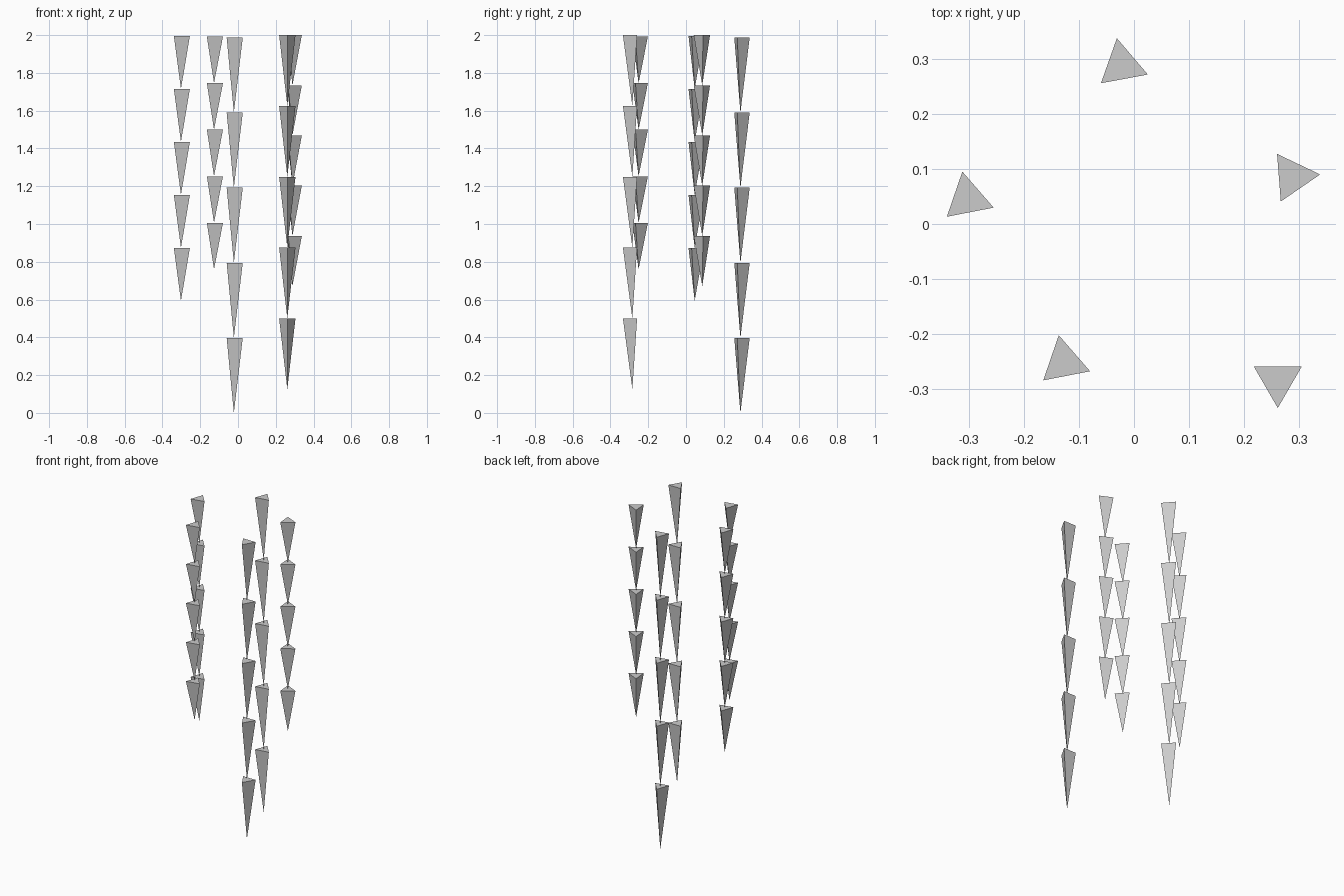
import bpy, bmesh
from math import cos, sin, radians, tau

if "Cube" in bpy.data.objects:
    bpy.data.objects.remove(bpy.data.objects["Cube"])

RADIUS = 0.05
COUNT = 5

# x, y, top height, spacing between spikes, rotation of the triangle
STRANDS = [
    (-0.022, 0.288, 1.987, 0.3974, 100.5),
    (0.288, 0.086, 2.000, 0.2658, 4.5),
    (-0.302, 0.046, 1.996, 0.2806, 101),
    (-0.127, -0.251, 1.992, 0.2465, 101),
    (0.261, -0.284, 2.000, 0.3750, -90),
]


def hanging_strand(name, x, y, top, pitch, angle):
    """Chain of downward three-sided spikes, each tip meeting the next cap."""
    bm = bmesh.new()
    for i in range(COUNT):
        z = top - i * pitch
        ring = [bm.verts.new((RADIUS * cos(radians(angle) + k * tau / 3),
                              RADIUS * sin(radians(angle) + k * tau / 3), z))
                for k in range(3)]
        tip = bm.verts.new((0, 0, z - pitch))
        bm.faces.new(ring)
        for k in range(3):
            bm.faces.new((ring[(k + 1) % 3], ring[k], tip))
    mesh = bpy.data.meshes.new(name)
    bm.to_mesh(mesh)
    bm.free()
    obj = bpy.data.objects.new(name, mesh)
    obj.location = (x, y, 0)
    bpy.context.collection.objects.link(obj)


# Five strands arranged in a ring
for n, params in enumerate(STRANDS, 1):
    hanging_strand(f"hanging_spike_strand_{n}", *params)
